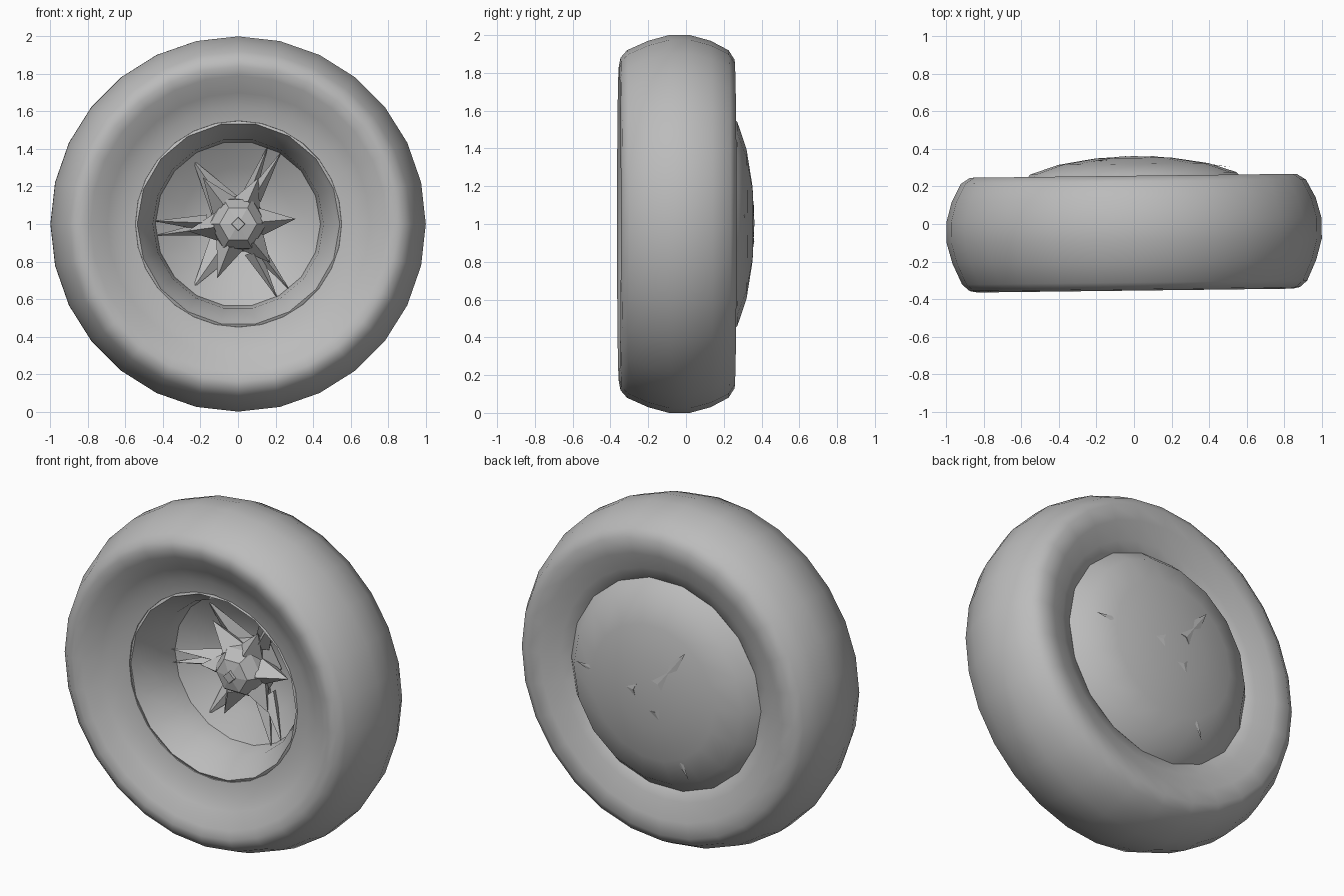
import bpy, bmesh
from math import cos, sin, pi, radians

if "Cube" in bpy.data.objects:
    bpy.data.objects.remove(bpy.data.objects["Cube"])

grey = bpy.data.materials.new("plain grey")
grey.use_nodes = True
grey.diffuse_color = (0.5, 0.5, 0.5, 1)
grey.node_tree.nodes["Principled BSDF"].inputs["Base Color"].default_value = (0.5, 0.5, 0.5, 1)


def polar(r, angle, y):
    """Point at a radius and angle around the axle."""
    return (r * cos(angle), y, 1 + r * sin(angle))


def finish(name, bm, smooth_angle=None):
    bmesh.ops.remove_doubles(bm, verts=bm.verts, dist=0.0005)
    bmesh.ops.recalc_face_normals(bm, faces=bm.faces)
    mesh = bpy.data.meshes.new(name)
    bm.to_mesh(mesh)
    bm.free()
    mesh.materials.append(grey)
    obj = bpy.data.objects.new(name, mesh)
    bpy.context.collection.objects.link(obj)
    if smooth_angle:
        bpy.ops.object.select_all(action="DESELECT")
        obj.select_set(True)
        bpy.context.view_layer.objects.active = obj
        bpy.ops.object.shade_smooth_by_angle(angle=radians(smooth_angle))
    # the whole wheel is turned very slightly on its vertical axis
    obj.rotation_euler.z = radians(0.7)


def lathe(name, profile, sides, smooth_angle=None):
    """Spin a closed (radius, y) profile around the axle."""
    bm = bmesh.new()
    rings = [[bm.verts.new(polar(r, 2 * pi * i / sides, y)) for i in range(sides)]
             for r, y in profile]
    for a, b in zip(rings, rings[1:] + rings[:1]):
        for i in range(sides):
            j = (i + 1) % sides
            bm.faces.new((a[i], a[j], b[j], b[i]))
    finish(name, bm, smooth_angle)


def spike(bm, degrees, tip, base_r, width, front, back):
    """Pointed arm: a four-sided base near the axle running out to a tip."""
    a = radians(degrees)
    w = width / base_r
    end = bm.verts.new(polar(tip[0], a, tip[1]))
    ring = [bm.verts.new(polar(base_r, a + s, y)) for s, y in
            ((0, front), (w, (front + back) / 2), (0, back), (-w, (front + back) / 2))]
    for p, q in zip(ring, ring[1:] + ring[:1]):
        bm.faces.new((p, q, end))
    bm.faces.new(ring)


# tyre: rounded tread and sidewalls that dip in towards the rim
lathe("tyre", [(0.55, -0.235), (0.63, -0.25), (0.7, -0.285), (0.79, -0.34), (0.84, -0.355),
               (0.88, -0.347), (0.92, -0.312), (0.97, -0.2), (1.0, -0.09), (1.0, 0.02),
               (0.97, 0.13), (0.92, 0.225), (0.87, 0.257), (0.78, 0.25), (0.68, 0.205),
               (0.6, 0.185), (0.53, 0.0)], 28, 60)

# rim: stepped barrel, dished floor and domed back cover
lathe("rim", [(0.56, -0.225), (0.54, -0.235), (0.52, -0.2), (0.455, -0.08), (0.44, 0.04),
              (0.3, 0.13), (0.15, 0.19), (0.0, 0.2), (0.0, 0.362), (0.2, 0.352),
              (0.4, 0.32), (0.55, 0.27), (0.62, 0.19), (0.56, 0.1)], 18, 35)

# spokes: three tall arms, each split in two, and two low ones
bm = bmesh.new()
for angle in (64, 183, -57):
    spike(bm, angle - 5, (0.45, 0.01), 0.17, 0.045, 0.04, 0.2)
    spike(bm, angle + 5, (0.45, 0.01), 0.19, 0.035, 0.06, 0.2)
for angle in (125, -125):
    spike(bm, angle, (0.42, 0.06), 0.15, 0.09, 0.1, 0.21)
finish("spokes", bm)

# hub star: six broad points around the axle
bm = bmesh.new()
for n in range(6):
    spike(bm, 5 + 61 * n, (0.31 - 0.04 * (n % 2), 0.03), 0.13, 0.09, -0.03, 0.17)
finish("hub_star", bm)

# hub: faceted cap with a small nut
lathe("hub", [(0.0, 0.2), (0.17, 0.17), (0.15, 0.01), (0.1, -0.06), (0.0, -0.08)], 6)
lathe("hub_nut", [(0.0, -0.05), (0.04, -0.05), (0.035, -0.09), (0.0, -0.09)], 4)

# low raised arms forming a three-cornered shape on the back cover
bm = bmesh.new()
for angle, reach, y in ((5, 0.52, 0.298), (127, 0.37, 0.336), (-115, 0.52, 0.298)):
    spike(bm, angle, (reach, y), 0.1, 0.08, 0.345, 0.362)
finish("back_arms", bm)
